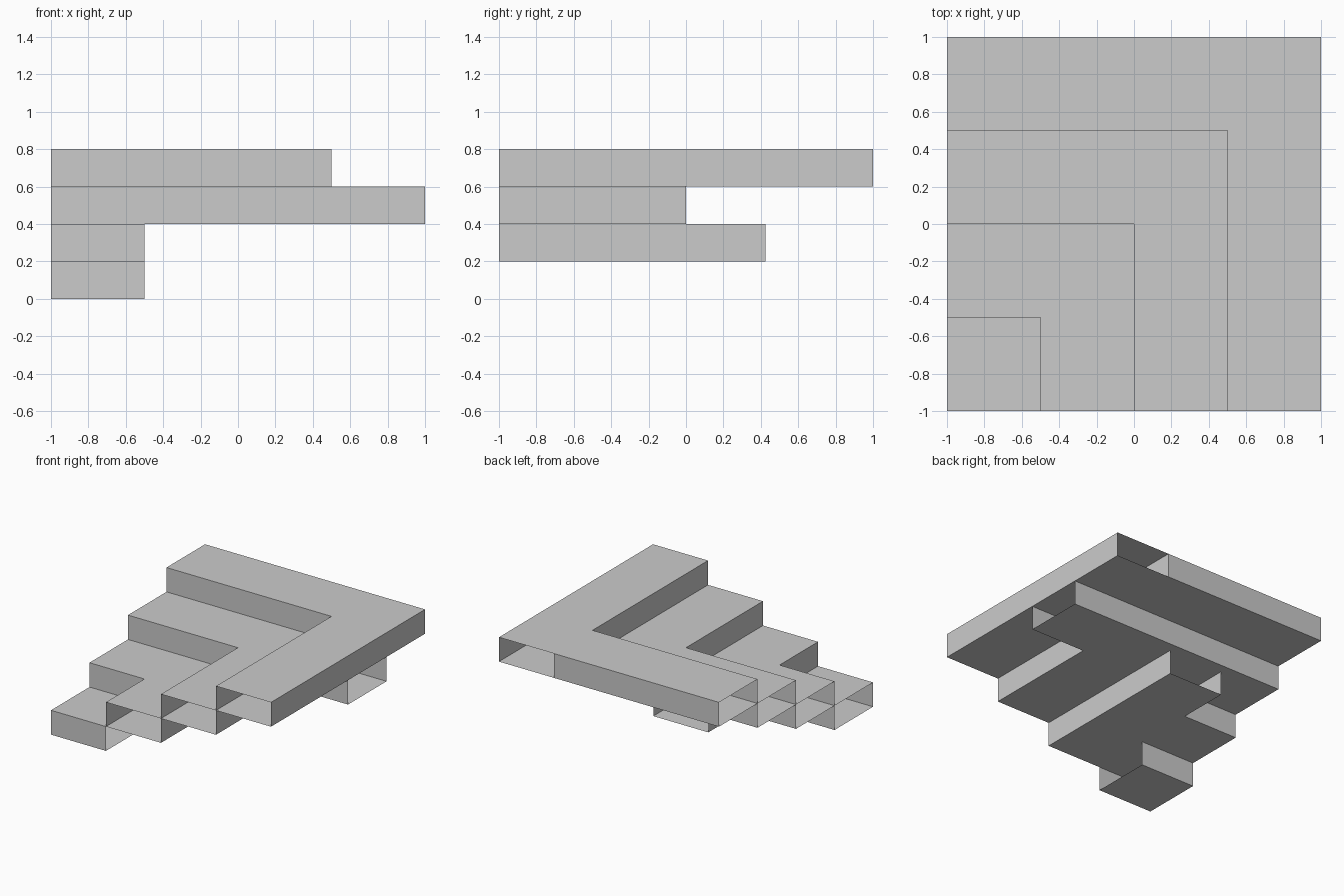
import bpy

# Remove the default cube
cube = bpy.data.objects.get("Cube")
if cube:
    bpy.data.objects.remove(cube, do_unlink=True)

# Single material
GREY = (0.6, 0.6, 0.6, 1.0)
grey = bpy.data.materials.new("plain grey")
grey.use_nodes = True
grey.diffuse_color = GREY
grey.node_tree.nodes["Principled BSDF"].inputs["Base Color"].default_value = GREY

HEIGHT = 0.2


def tube(name, axis, start, end, side, width, z):
    """Rectangular tube along x or y, open at both ends."""
    profile = [(side, z), (side + width, z),
               (side + width, z + HEIGHT), (side, z + HEIGHT)]
    verts = []
    for along in (start, end):
        for across, up in profile:
            verts.append((along, across, up) if axis == "x" else (across, along, up))
    faces = []
    for i in range(4):
        j = (i + 1) % 4
        face = (i, i + 4, j + 4, j)
        # Keep normals pointing outwards for both directions
        faces.append(face[::-1] if axis == "x" else face)
    if axis == "x":
        faces = [f[::-1] for f in faces]
    else:
        faces = [f[::-1] for f in faces]
    mesh = bpy.data.meshes.new(name)
    mesh.from_pydata(verts, [], faces)
    mesh.materials.append(grey)
    mesh.update()
    obj = bpy.data.objects.new(name, mesh)
    bpy.context.collection.objects.link(obj)
    return obj


# Lowest corner step
tube("corner_step", "x", -1, -0.5, -1, 0.5, 0)

# L-shaped steps: (name, inner edge, bottom, end of x run, end of y run)
steps = [
    ("second_step", -0.5, 0.2, -0.5, 0.425),
    ("third_step", 0.0, 0.4, 1.0, 0.0),
    ("top_step", 0.5, 0.6, 0.5, 1.0),
]
for name, inner, z, x_end, y_end in steps:
    tube(name + "_back_run", "x", -1, x_end, inner, 0.5, z)
    tube(name + "_side_run", "y", -1, y_end, inner, 0.5, z)
